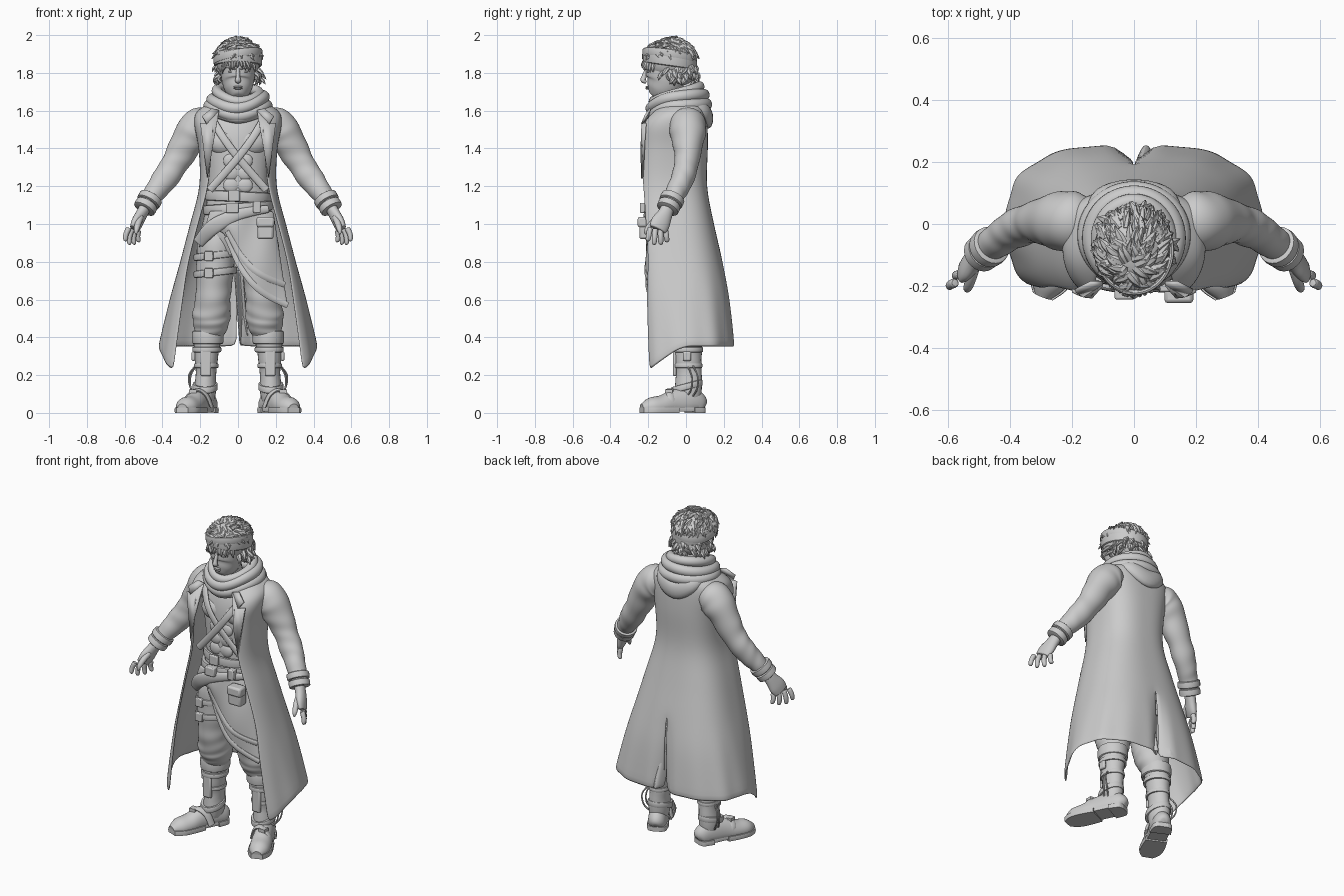
import bpy, bmesh, math, random
from mathutils import Vector
from math import sin, cos, pi

random.seed(4)
if "Cube" in bpy.data.objects:
    bpy.data.objects.remove(bpy.data.objects["Cube"])

mat = bpy.data.materials.new("clay grey")
mat.use_nodes = True
GREY = (0.6, 0.6, 0.6, 1)
mat.diffuse_color = GREY
mat.node_tree.nodes["Principled BSDF"].inputs["Base Color"].default_value = GREY
parts = []


# ---- helpers ----
def make(name, geos, pair=False, solid=0, sub=0, bevel=0):
    """Merge (verts, faces) pieces into one object, optionally mirrored."""
    verts, faces = [], []
    for v, f in geos:
        k = len(verts)
        verts += [tuple(p) for p in v]
        faces += [[i + k for i in q] for q in f]
    me = bpy.data.meshes.new(name)
    me.from_pydata(verts, [], faces)
    bm = bmesh.new()
    bm.from_mesh(me)
    bmesh.ops.recalc_face_normals(bm, faces=bm.faces)
    bm.to_mesh(me)
    bm.free()
    ob = bpy.data.objects.new(name, me)
    bpy.context.collection.objects.link(ob)
    me.materials.append(mat)
    if pair:
        ob.modifiers.new("mirror", 'MIRROR').merge_threshold = .0005
    if solid:
        m = ob.modifiers.new("thickness", 'SOLIDIFY')
        m.thickness, m.offset = solid, 0
    if bevel:
        m = ob.modifiers.new("bevel", 'BEVEL')
        m.width, m.segments = bevel, 2
    if sub:
        m = ob.modifiers.new("smooth", 'SUBSURF')
        m.levels = m.render_levels = sub
    parts.append(ob)


def spline(P, n):
    Q = [P[0]] + list(P) + [P[-1]]
    out = []
    for a, b, c, d in zip(Q, Q[1:], Q[2:], Q[3:]):
        for t in (k / n for k in range(n)):
            out.append([q + .5 * t * (r - p + t * (2*p - 5*q + 4*r - s + t * (3*(q - r) + s - p)))
                        for p, q, r, s in zip(a, b, c, d)])
    return out + [list(P[-1])]


def tube(pts, ref=(1, 0, 0), n=5, sides=16, fold=0, lo=-9, hi=9):
    """Loft ellipses (x, y, z, radius along ref, other radius) on a smooth path."""
    R = spline(pts, n)
    C = [Vector(r[:3]) for r in R]
    verts, faces = [], []
    for i, r in enumerate(R):
        t = (C[min(i + 1, len(C) - 1)] - C[max(i - 1, 0)]).normalized()
        u = Vector(ref)
        u = (u - t * u.dot(t)).normalized()
        v = t.cross(u)
        for k in range(sides):
            a = 2 * pi * k / sides
            f = 1 + fold * (sin(i * 1.25 + a + 1.6 * sin(a + i * .2)) + .6 * sin(i * .7 - 2 * a))
            p = C[i] + u * (r[3] * f * cos(a)) + v * (r[4] * f * sin(a))
            p.z = min(max(p.z, lo), hi)
            verts.append(p)
    for i in range(len(R) - 1):
        for k in range(sides):
            a, b = i * sides + k, i * sides + (k + 1) % sides
            faces.append((a, b, b + sides, a + sides))
    faces += [tuple(range(sides)), tuple(range(len(verts) - sides, len(verts)))]
    return verts, faces


def ring(c, rx, ry, hw, hh, slope=0, tilt=0, dip=0, box=.6, n=48, m=10):
    """Closed band: slope raises the back, tilt raises +x, dip lowers the front."""
    verts, faces = [], []
    for i in range(n):
        a = 2 * pi * i / n
        for k in range(m):
            b = 2 * pi * (k + .5) / m
            w = hw * math.copysign(abs(cos(b)) ** box, cos(b))
            h = hh * math.copysign(abs(sin(b)) ** box, sin(b))
            verts.append((c[0] + (rx + w) * sin(a), c[1] - (ry + w) * cos(a),
                          c[2] + h - slope * cos(a) + tilt * sin(a) - dip * max(0, cos(a)) ** 3))
            i2, k2 = (i + 1) % n, (k + 1) % m
            faces.append((i * m + k, i2 * m + k, i2 * m + k2, i * m + k2))
    return verts, faces


def blob(c, r, nu=24, nv=14):
    return tube([(c[0], c[1], c[2] - r[2] * cos(pi * j / nv),
                  r[0] * sin(pi * j / nv) + 1e-4, r[1] * sin(pi * j / nv) + 1e-4)
                 for j in range(nv + 1)], n=1, sides=nu)


def box(c, s):
    v = [(c[0] + s[0] * i, c[1] + s[1] * j, c[2] + s[2] * k)
         for i in (-1, 1) for j in (-1, 1) for k in (-1, 1)]
    return v, [(0, 1, 3, 2), (4, 5, 7, 6), (0, 1, 5, 4), (2, 3, 7, 6), (0, 2, 6, 4), (1, 3, 7, 5)]


def grid(fn, nu, nv):
    v = [fn(i / nu, j / nv) for j in range(nv + 1) for i in range(nu + 1)]
    w = nu + 1
    return v, [(j*w + i, j*w + i + 1, j*w + w + i + 1, j*w + w + i)
               for j in range(nv) for i in range(nu)]


# ---- long coat: z, half width, front y, back y, opening half width ----
LEVELS = spline([(.35, .408, -.265, .255, .335), (.6, .352, -.28, .228, .293),
                 (.8, .3, -.285, .188, .262), (1, .248, -.28, .142, .212),
                 (1.2, .198, -.275, .105, .16), (1.4, .203, -.262, .11, .14),
                 (1.52, .225, -.24, .108, .13), (1.59, .215, -.18, .1, .12),
                 (1.64, .14, -.12, .085, .09)], 3)


def coat(u, v):
    z, a, yf, yb, ex = LEVELS[round(v * (len(LEVELS) - 1))]
    e = 2.7
    t0 = math.asin((ex / a) ** (e / 2))
    t = t0 + (pi - t0) * u
    x = a * max(sin(t), 0) ** (2 / e) if u < 1 else 0
    y = (yf + yb) / 2 - (yb - yf) / 2 * math.copysign(abs(cos(t)) ** (2 / e), cos(t))
    low = max(0, (.8 - z) / .45)
    z -= .125 * min(1, max(0, -y / .19)) ** 1.3 * low ** 2
    y -= .06 * low * max(0, 1 - x / .06)
    x += .006 * low
    r = 1 + .012 * low * sin(u * 26)
    return x * r, y * r, z


make("coat", [grid(coat, 28, len(LEVELS) - 1)], pair=True, solid=.012, sub=1)
make("back_slit_flap", [grid(lambda u, v: (.01 + .045 * u - .03 * v, .2 + .055 * sin(u * 2.4) - .1 * v,
                                           .355 + .4 * v), 6, 8)], solid=.01, sub=1)


def lapel(points):
    return points, [tuple(range(len(points)))]


make("lapel", [lapel([(.1, -.19, 1.6), (.14, -.19, 1.61), (.19, -.215, 1.57), (.165, -.232, 1.53)]),
               lapel([(.1, -.195, 1.6), (.165, -.23, 1.53), (.2, -.215, 1.535), (.188, -.222, 1.44),
                      (.162, -.232, 1.24), (.135, -.235, 1.4)])], pair=True, solid=.012)

# ---- sleeves, cuffs, hands ----
make("sleeve", [tube([(.13, .005, 1.535, .07, .06), (.2, .008, 1.52, .1, .1), (.26, .01, 1.45, .088, .09),
                      (.325, .005, 1.335, .066, .074), (.39, -.02, 1.235, .062, .068),
                      (.45, -.06, 1.155, .053, .055), (.495, -.095, 1.085, .047, .047)],
                     ref=(0, 1, 0), n=6, sides=24, fold=.025)], pair=True, sub=1)
A, B = Vector((.455, -.064, 1.15)), Vector((.505, -.105, 1.065))
make("cuff", [tube([(*A.lerp(B, f), r - .012, r - .012), (*A.lerp(B, f + .02), r, r),
                    (*A.lerp(B, f + .33), r, r), (*A.lerp(B, f + .35), r - .012, r - .012)],
                   ref=(0, 1, 0), n=2, sides=24) for f, r in ((.08, .064), (.5, .06))], pair=True)
hand = [tube([(.49, -.095, 1.09, .035, .032), (.512, -.112, 1.05, .042, .03),
              (.535, -.135, 1.005, .054, .028), (.552, -.15, .97, .048, .02)], ref=(.4, -1, 0))]
for k, length in enumerate((.075, .088, .082, .065)):
    b = Vector((.577 - .017 * k, -.19 + .027 * k, .98 - .004 * k))
    d = Vector((.3 - .1 * k, -.18 + .11 * k, -1)).normalized() * length
    curl = Vector((-.006, 0, 0))
    hand.append(tube([(*b, .016, .016), (*(b + d * .5 - curl), .0155, .015),
                      (*(b + d * .9), .013, .012), (*(b + d), .004, .004)], ref=(0, 1, 0), n=3, sides=10))
hand.append(tube([(.515, -.135, 1.04, .02, .02), (.528, -.18, 1.005, .018, .017),
                  (.538, -.208, .97, .015, .014), (.54, -.216, .945, .004, .004)], ref=(1, 0, 0), n=3, sides=10))
make("hand", hand, pair=True, sub=1)

# ---- torso ----
make("torso", [tube([(0, -.045, .84, .12, .1), (0, -.05, .95, .19, .125), (0, -.055, 1.1, .168, .12),
                     (0, -.06, 1.25, .16, .115), (0, -.05, 1.44, .185, .125), (0, -.03, 1.55, .17, .11),
                     (0, -.02, 1.62, .09, .08)], sides=32)])
muscles = [blob((.072, -.12, 1.43), (.085, .062, .07))]
muscles += [blob((.036, -.165, z), (.042, .018, .04)) for z in (1.335, 1.27, 1.205)]
make("chest_muscles", muscles, pair=True)
for s, off in ((1, 0), (-1, -.008)):
    make("chest_strap_" + ("left" if s > 0 else "right"),
         [tube([(-.15 * s, -.12, 1.58, .012, .02), (-.08 * s, -.185 + off, 1.46, .008, .02),
                (.01 * s, -.19 + off, 1.34, .008, .02), (.15 * s, -.165 + off, 1.18, .01, .02)],
               ref=(0, 1, 0))])
make("belts", [ring((0, -.055, 1.145), .165, .135, .01, .028, tilt=-.008),
               ring((0, -.055, 1.085), .172, .145, .012, .026, tilt=.012)])
make("belt_buckles", [box(c, s) for c, s in (((-.02, -.21, 1.15), (.03, .01, .03)),
                                             ((-.03, -.222, 1.085), (.033, .022, .027)),
                                             ((.1, -.2, 1.09), (.02, .02, .032)))], bevel=.006)
make("belt_pouch", [box((.145, -.215, .975), (.043, .032, .055)), box((.145, -.222, 1.01), (.047, .034, .028))], bevel=.012)


# ---- wrapped waist cloth ----
HEM = spline([(-.21, .87), (-.12, .96), (-.06, .93), (0, .79), (.08, .67), (.17, .6), (.265, .555)], 4)


def cloth(u, v):
    x, zb = HEM[round(u * (len(HEM) - 1))]
    top = Vector((x * .7, -.055 - .142 * math.sqrt(max(0, 1 - (x / .3) ** 2)), 1.07))
    low = Vector((x, -.06 - .135 * math.sqrt(max(0, 1 - ((x - .06) / .29) ** 2)), zb))
    p = top.lerp(low, v)
    p.y -= .006 * sin(u * 14 + v * 5) + .015 * sin(v * pi)
    return p


N = len(HEM) - 1
make("waist_cloth", [grid(cloth, N, 14)], solid=.012, sub=1)
for i, v in enumerate((.97, .76)):
    make("cloth_band_%d" % (i + 1), [tube([(*(cloth(k / N, v) + Vector((0, -.005, 0))), .008, .017)
                                           for k in range(8, N + 1, 2)], ref=(0, 1, 0), n=3, sides=10)])
make("upper_sash", [tube([(-.21, -.13, .9, .01, .03), (-.13, -.19, .985, .012, .04),
                          (.0, -.212, 1.05, .012, .03), (.16, -.175, 1.08, .01, .02)], ref=(0, 1, 0))])

# ---- legs ----
make("trouser_leg", [tube([(.09, -.04, .98, .1, .11), (.115, -.045, .85, .106, .112), (.125, -.045, .7, .096, .105),
                           (.135, -.035, .58, .095, .1), (.142, -.015, .5, .102, .1), (.15, 0, .43, .082, .085),
                           (.155, .005, .38, .07, .075)], n=6, sides=28, fold=.022)], pair=True, sub=1)
make("thigh_straps", [ring((-.12, -.045, z), .108, .112, .007, .019, tilt=.012) for z in (.835, .745)])
make("thigh_buckles", [box((-.155, -.16, z), (.024, .012, .026)) for z in (.83, .74)], bevel=.005)

# ---- boots ----
make("boot_shaft", [tube([(.16, .008, .43, .076, .08), (.165, .01, .36, .07, .076), (.168, .01, .28, .06, .072),
                          (.17, .015, .2, .054, .068), (.174, .012, .12, .058, .072), (.178, .01, .06, .05, .06)],
                         sides=24, fold=.01)], pair=True)
make("knee_guard", [ring((.16, .004, .4), .074, .08, .01, .036), ring((.165, .008, .335), .07, .076, .007, .014),
                    ring((.168, .01, .25), .058, .07, .007, .012), ring((.174, .005, .14), .058, .074, .009, .018, slope=.02)],
     pair=True)
make("shin_plate", [box((.17, -.06, .265), (.028, .01, .07)), box((.236, .005, .3), (.01, .022, .025))],
     pair=True, bevel=.008)
FOOT = [(.142, .092, .03, .02, .02), (.15, .075, .04, .046, .06), (.178, .02, .05, .055, .085),
        (.217, -.06, .045, .056, .078), (.25, -.13, .035, .062, .058), (.277, -.19, .03, .056, .05),
        (.295, -.235, .025, .026, .022)]
make("boot_foot", [tube(FOOT, sides=24, lo=.018)], pair=True)
make("boot_sole", [tube([(x, y, .015, a + .008, .06) for x, y, z, a, b in P], sides=24, lo=0, hi=.028)
                   for P in (FOOT[:3], FOOT[3:])] +
     [tube([(x, y, .02, a, .05) for x, y, z, a, b in FOOT], sides=24, lo=.008, hi=.028)], pair=True)
make("instep_strap", [tube([(.138, -.06, .03, .022, .008), (.168, -.07, .095, .022, .01), (.22, -.085, .12, .022, .01),
                            (.27, -.08, .08, .022, .01), (.277, -.07, .03, .022, .008)], ref=(.35, -1, 0)),
                      box((.24, -.092, .114), (.02, .02, .01))], pair=True)
make("boot_cords", [tube([(.215, y, .26, .005, .005), (.25 + y * .3, y + .03, .2, .005, .005),
                          (.25, y + .03, .13, .005, .005), (.215, y, .08, .005, .005)], sides=6)
                    for y in (.0, .03)], pair=True)

# ---- scarf ----
make("scarf", [ring((0, -.035, 1.625), .15, .14, .036, .036, dip=.045, slope=.008, box=1),
               ring((0, -.045, 1.665), .138, .14, .032, .034, slope=.018, tilt=.008, dip=.035, box=1),
               ring((0, -.05, 1.698), .112, .12, .03, .03, slope=.03, tilt=-.008, dip=.02, box=1),
               ring((0, -.05, 1.59), .12, .12, .034, .03, dip=.03, box=1)], sub=1)
make("scarf_hood", [tube([(-.15, .02, 1.645, .006, .006), (-.1, .09, 1.605, .028, .045), (0, .118, 1.56, .026, .055),
                          (.1, .09, 1.605, .028, .045), (.15, .02, 1.645, .006, .006)], ref=(0, 1, 0))])

# ---- head and face ----
make("neck", [tube([(0, -.03, 1.56, .075, .07), (0, -.06, 1.66, .062, .062), (0, -.085, 1.75, .06, .065)])])
make("head", [tube([(0, -.165, 1.668, .012, .012), (0, -.16, 1.675, .036, .042), (0, -.14, 1.705, .066, .075),
                    (0, -.115, 1.75, .084, .1), (0, -.105, 1.81, .093, .11), (0, -.095, 1.87, .1, .122),
                    (0, -.085, 1.94, .085, .1), (0, -.085, 1.97, .03, .03)], sides=32)])
make("nose", [tube([(0, -.206, 1.825, .009, .008), (0, -.222, 1.78, .011, .013), (0, -.226, 1.76, .016, .014),
                    (0, -.21, 1.75, .011, .006)])])
make("lips", [blob((0, -.206, z), (.024, .009, .005)) for z in (1.726, 1.717)])
make("eyes", [blob((.038, -.199, 1.806), (.016, .008, .005))], pair=True)
make("brows", [tube([(.01, -.214, 1.818, .004, .006), (.04, -.208, 1.83, .007, .008), (.075, -.18, 1.832, .004, .004)],
                    ref=(0, 0, 1))], pair=True)
make("ears", [blob((.097, -.085, 1.79), (.012, .022, .032))], pair=True)

# ---- hair and headband ----
CROWN = Vector((0, -.085, 1.865))
RAD = Vector((.118, .135, .112))
hair = [blob(CROWN, RAD), blob((0, -.045, 1.805), (.108, .1, .075))]


def lock(p, q, r, w):
    hair.append(tube([(*p, w, w * .7), (*q, w * .9, w * .6), (*r, .001, .001)], ref=(.3, .9, .3), n=3, sides=6))


for k in range(150):  # tufts swept back from the forehead over the crown
    a, h = random.uniform(0, 2 * pi), random.uniform(.42, 1)
    s = math.sqrt(1 - h * h)
    d = Vector((s * sin(a), -s * cos(a), h))
    p = CROWN + d * RAD.x * .95 + Vector((0, d.y * .017, -d.z * .006))
    t = Vector((d.x, d.y + .6, -.3)) + Vector([random.uniform(-.4, .4) for _ in range(3)])
    t = (t - d * t.dot(d)).normalized()
    lock(p, p + t * .03 + d * .01, p + t * .06 + d * random.uniform(-.005, .02), .015)
for k in range(80):  # curls under the band
    a = random.uniform(.36, 1.64) * pi
    z = random.uniform(1.77, 1.85)
    d = Vector((sin(a), -cos(a), 0))
    p = Vector((.1 * d.x, -.075 + .115 * d.y, z))
    t = Vector((random.uniform(-.025, .025), random.uniform(-.025, .025), -.032))
    lock(p, p + t * .6 + d * .015, p + t * 1.3 + d * random.uniform(-.002, .026), .015)
for k in range(13):  # fringe
    a = (k / 12 - .5) * 1.9
    p = Vector((.1 * sin(a), -.095 - .126 * cos(a), 1.86))
    t = Vector((random.uniform(-.02, .02), -.004, -.028 - .03 * abs(a) - random.uniform(0, .012)))
    lock(p, p + t * .6 + Vector((0, -.006, 0)), p + t, .011)
make("hair", hair)
make("headband", [ring((0, -.085, 1.872), .12, .135, .008, .036, slope=-.02),
                  ring((0, -.086, 1.885), .122, .137, .008, .022, slope=-.022, tilt=.02)])

# ---- shading ----
bpy.ops.object.select_all(action='DESELECT')
for ob in parts:
    ob.select_set(True)
bpy.context.view_layer.objects.active = parts[0]
bpy.ops.object.shade_smooth_by_angle(angle=math.radians(45))
